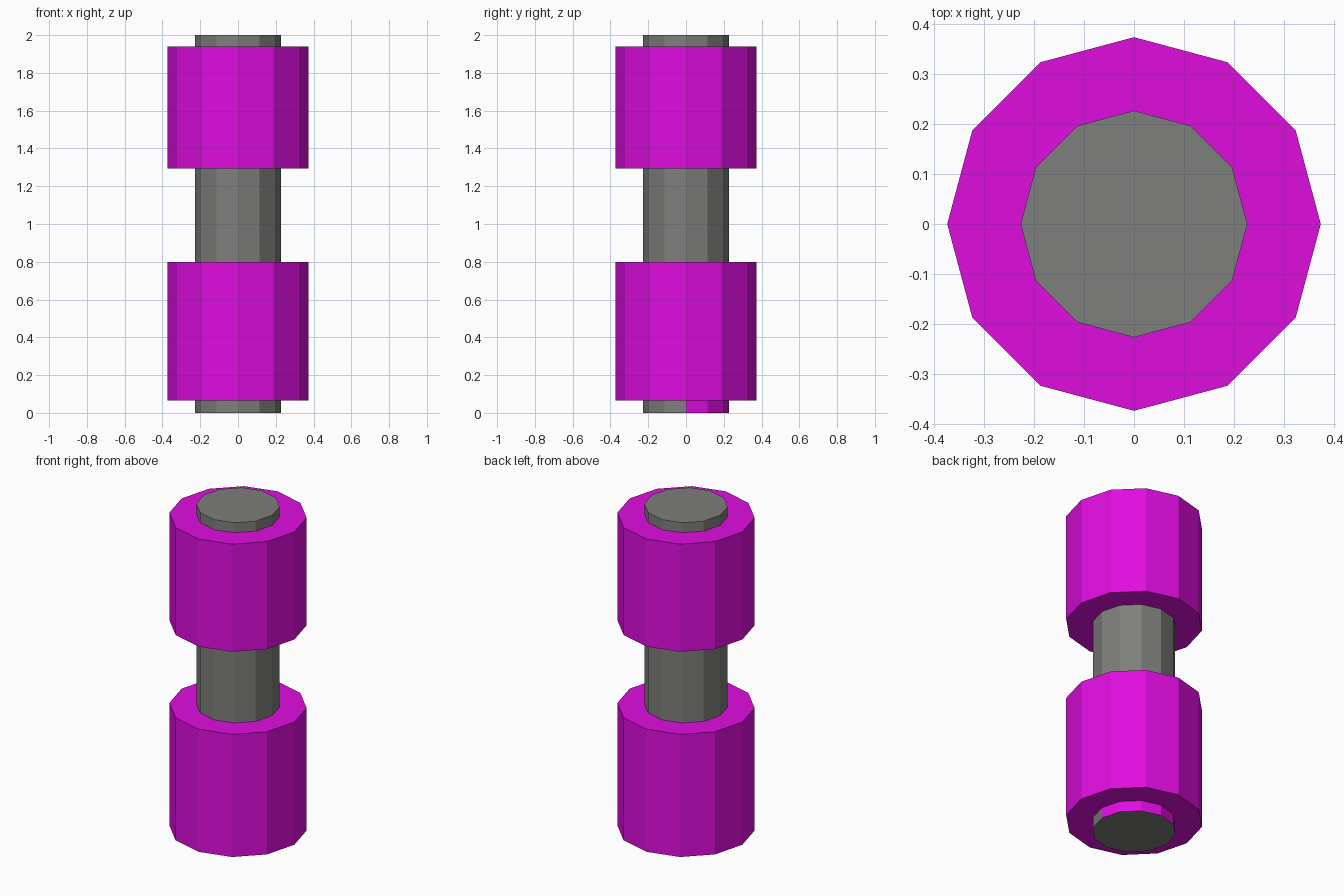
import bpy
import bmesh
from math import cos, sin, tau

SIDES = 12
SHAFT_R, COLLAR_R = 0.227, 0.374
LOWER = (0.065, 0.80)
UPPER = (1.295, 1.94)

if "Cube" in bpy.data.objects:
    bpy.data.objects.remove(bpy.data.objects["Cube"])


def material(name, colour):
    mat = bpy.data.materials.new(name)
    mat.use_nodes = True
    mat.diffuse_color = colour
    mat.node_tree.nodes["Principled BSDF"].inputs["Base Color"].default_value = colour
    return mat


grey = material("warm_grey", (0.21, 0.21, 0.20, 1))
magenta = material("magenta", (0.74, 0.004, 0.74, 1))


def lathe(name, profile, mats, closed=False):
    """Spin (radius, z) points into a faceted solid, capped or closed on itself."""
    bm = bmesh.new()
    rings = [[bm.verts.new((r * cos(tau * i / SIDES), r * sin(tau * i / SIDES), z))
              for i in range(SIDES)] for r, z in profile]
    pairs = list(zip(rings, rings[1:]))
    if closed:
        pairs.append((rings[-1], rings[0]))
    else:
        bm.faces.new(rings[0][::-1])
        bm.faces.new(rings[-1])
    for low, high in pairs:
        for i in range(SIDES):
            j = (i + 1) % SIDES
            bm.faces.new((low[i], low[j], high[j], high[i]))
    bmesh.ops.recalc_face_normals(bm, faces=bm.faces)
    mesh = bpy.data.meshes.new(name)
    bm.to_mesh(mesh)
    bm.free()
    for mat in mats:
        mesh.materials.append(mat)
    obj = bpy.data.objects.new(name, mesh)
    bpy.context.collection.objects.link(obj)
    return obj


# Central shaft, with the back half of its lowest band in magenta
shaft = lathe("shaft", [(SHAFT_R, z) for z in (0, LOWER[0], 2)], (grey, magenta))
for face in shaft.data.polygons:
    if face.center.z < LOWER[0] and face.normal.y > 0.1:
        face.material_index = 1

# Two collars fitted around the shaft
for name, (bottom, top) in (("lower_collar", LOWER), ("upper_collar", UPPER)):
    lathe(name, [(SHAFT_R, bottom), (COLLAR_R, bottom), (COLLAR_R, top), (SHAFT_R, top)],
          (magenta,), closed=True)
